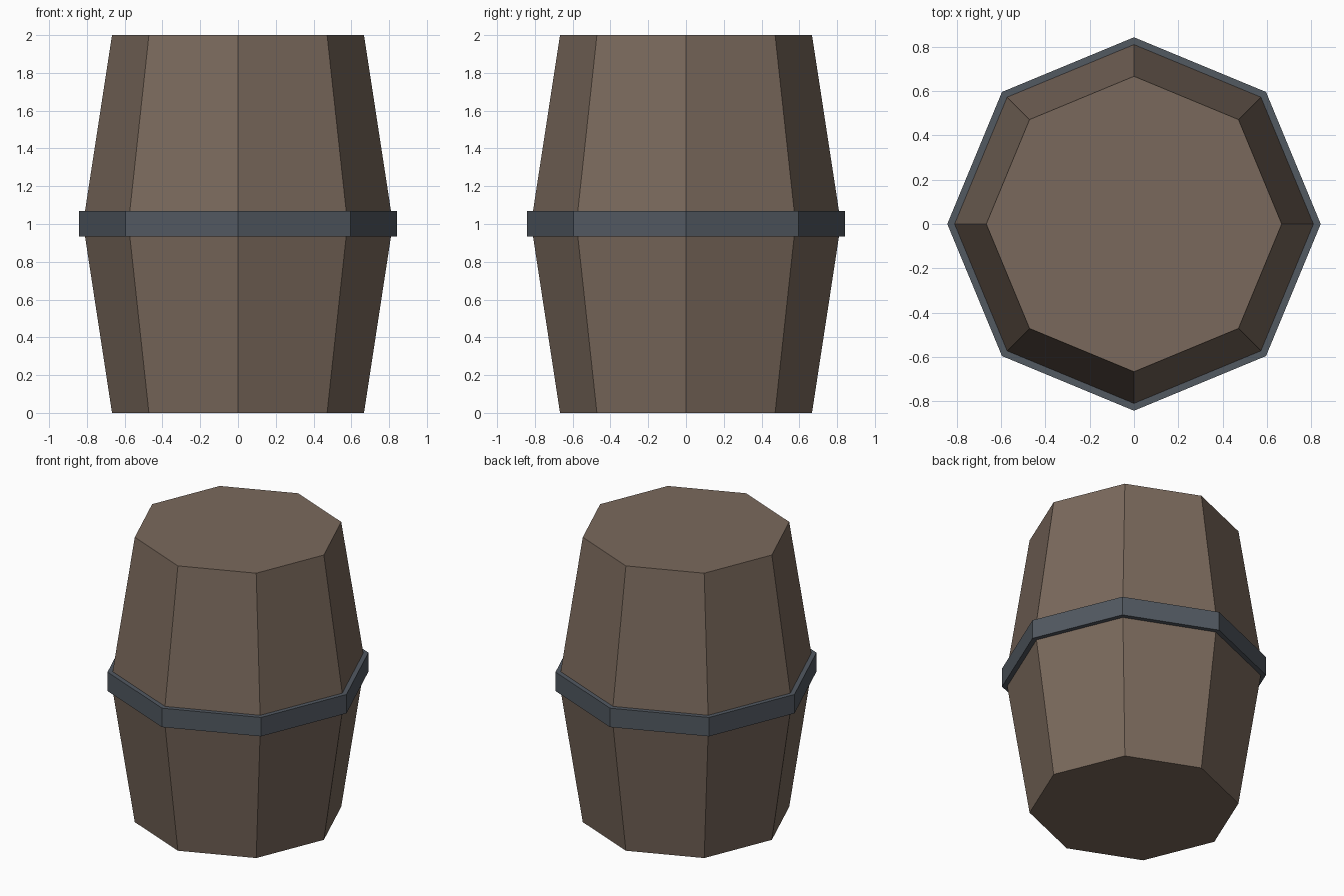
import bpy, bmesh, math

cube = bpy.data.objects.get("Cube")
if cube:
    bpy.data.objects.remove(cube, do_unlink=True)

SIDES = 8


def material(name, rgb):
    mat = bpy.data.materials.new(name)
    mat.use_nodes = True
    colour = (*rgb, 1.0)
    mat.diffuse_color = colour
    mat.node_tree.nodes["Principled BSDF"].inputs["Base Color"].default_value = colour
    return mat


def lathe(name, profile, mat, closed=False):
    """Turn (radius, height) points into a flat-sided solid; a closed profile makes a hoop."""
    bm = bmesh.new()
    rings = [[bm.verts.new((r * math.cos(math.tau * i / SIDES),
                            r * math.sin(math.tau * i / SIDES), z))
              for i in range(SIDES)] for r, z in profile]
    pairs = list(zip(rings, rings[1:]))
    if closed:
        pairs.append((rings[-1], rings[0]))
    else:
        bm.faces.new(rings[0][::-1])
        bm.faces.new(rings[-1])
    for low, high in pairs:
        for i in range(SIDES):
            j = (i + 1) % SIDES
            bm.faces.new((low[i], low[j], high[j], high[i]))
    bmesh.ops.recalc_face_normals(bm, faces=bm.faces)
    mesh = bpy.data.meshes.new(name)
    bm.to_mesh(mesh)
    bm.free()
    mesh.materials.append(mat)
    obj = bpy.data.objects.new(name, mesh)
    bpy.context.collection.objects.link(obj)
    return obj


wood = material("brown wood", (0.195, 0.141, 0.107))
iron = material("dark iron", (0.084, 0.10, 0.12))

# Tapered wooden body, widest behind the hoop
lathe("barrel_body", [(0.667, 0), (0.81, 0.935), (0.81, 1.068), (0.667, 2)], wood)

# Iron hoop around the middle
lathe("barrel_hoop", [(0.80, 0.935), (0.843, 0.935), (0.843, 1.068), (0.80, 1.068)],
      iron, closed=True)
